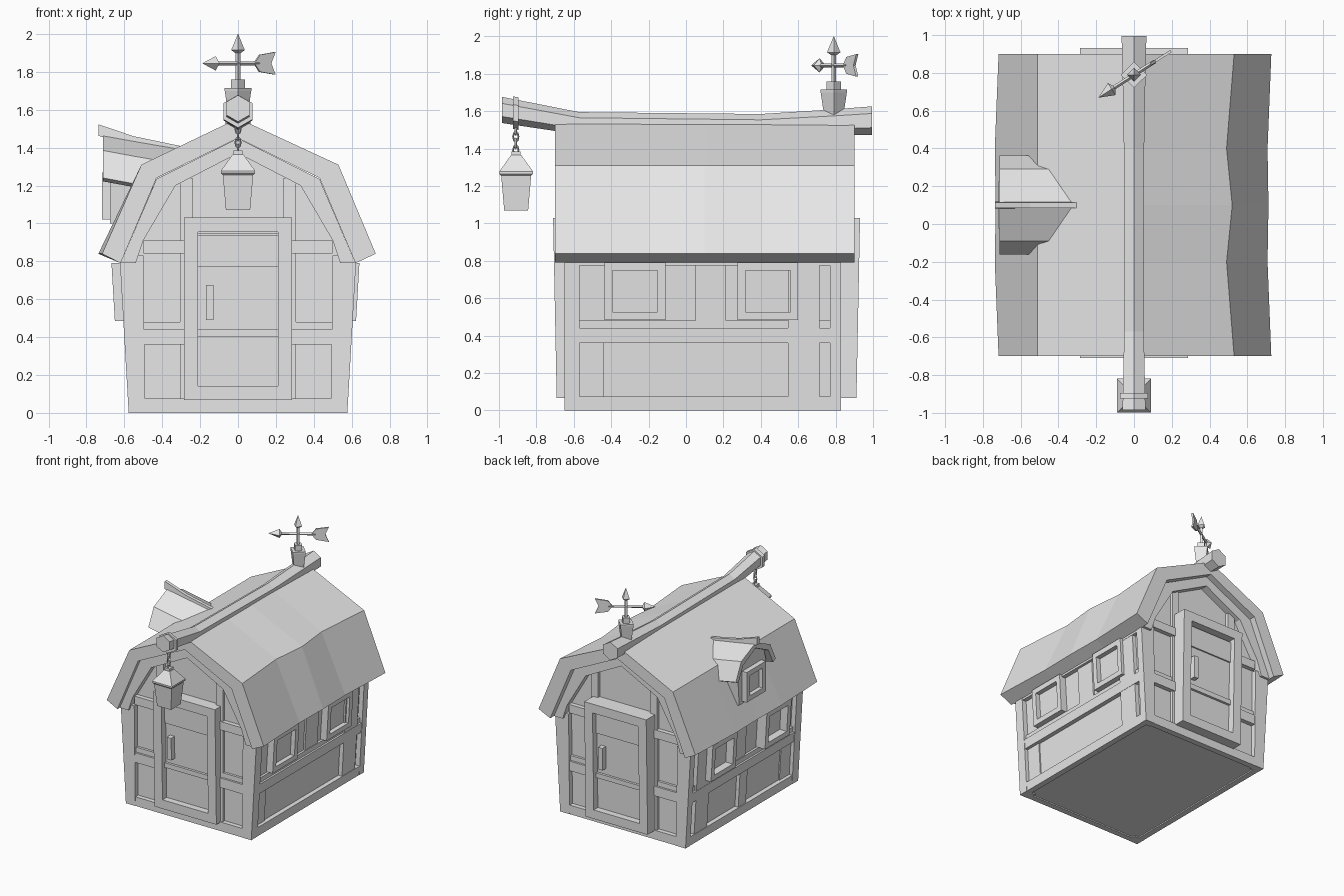
import bpy, bmesh, math
from mathutils import Vector

old = bpy.data.objects.get("Cube")
if old:
    bpy.data.objects.remove(old, do_unlink=True)

grey = bpy.data.materials.new("plain grey")
grey.use_nodes = True
grey.diffuse_color = (0.8, 0.8, 0.8, 1)
grey.node_tree.nodes["Principled BSDF"].inputs["Base Color"].default_value = (0.8, 0.8, 0.8, 1)


def loft(name, rings):
    """Closed solid skinned through a row of equal-length rings."""
    bm = bmesh.new()
    rows = [[bm.verts.new(p) for p in ring] for ring in rings]
    n = len(rows[0])
    for a, b in zip(rows, rows[1:]):
        for i in range(n):
            j = (i + 1) % n
            bm.faces.new((a[i], a[j], b[j], b[i]))
    bm.faces.new(rows[0])
    bm.faces.new(rows[-1][::-1])
    bmesh.ops.recalc_face_normals(bm, faces=bm.faces)
    mesh = bpy.data.meshes.new(name)
    bm.to_mesh(mesh)
    bm.free()
    mesh.materials.append(grey)
    obj = bpy.data.objects.new(name, mesh)
    bpy.context.collection.objects.link(obj)
    return obj


def prism_y(name, pts, y0, y1):
    return loft(name, [[(x, y, z) for x, z in pts] for y in (y0, y1)])


def plate(name, surf, u0, u1, v0, v1, w0, w1):
    """Box on a wall: u along, v up, w outward."""
    loft(name, [[surf(u, v, w) for u, v in ((u0, v0), (u1, v0), (u1, v1), (u0, v1))]
                for w in (w0, w1)])


def frame(name, surf, u0, u1, v0, v1, t, w0, w1):
    plate(name + "_sill", surf, u0, u1, v0, v0 + t, w0, w1)
    plate(name + "_head", surf, u0, u1, v1 - t, v1, w0, w1)
    plate(name + "_jamb_a", surf, u0, u0 + t, v0 + t, v1 - t, w0, w1)
    plate(name + "_jamb_b", surf, u1 - t, u1, v0 + t, v1 - t, w0, w1)


def mirrored(half):
    """Mirror a half profile, listed from the +x foot up to the ridge."""
    return half + [(-x, z) for x, z in half[-2::-1]]


def turned(name, centre, steps, sides=4, spin=0.0):
    """Upright faceted solid from (z, radius) steps."""
    angles = [spin + math.tau * i / sides for i in range(sides)]
    return loft(name, [[(centre[0] + r * math.cos(a), centre[1] + r * math.sin(a), z)
                        for a in angles] for z, r in steps])


def wall_x(z):
    return 0.577 + 0.058 * z


# Wall surfaces
def front(u, v, w):
    return (u, -0.65 - w, v)


def back(u, v, w):
    return (-u, 0.83 + w, v)


def left_wall(u, v, w):
    return (wall_x(v) + w, u, v)


def right_wall(u, v, w):
    return (-wall_x(v) - w, u, v)


# Walls core and corner posts
prism_y("wall_panels", mirrored([(0.537, 0.01), (0.585, 0.8), (0.42, 1.22), (0, 1.43)]), -0.61, 0.79)
for s, side in ((1, "left"), (-1, "right")):
    post = [(s * x, z) for x, z in ((0.49, 0), (wall_x(0), 0), (wall_x(0.83), 0.83), (0.5, 0.83))]
    prism_y(side + "_front_post", post, -0.65, -0.57)
    prism_y(side + "_back_post", post, 0.77, 0.83)

# Front and back walls
trim = mirrored([(0.62, 0.79), (0.43, 1.235), (0, 1.45)])
trim += mirrored([(0.54, 0.79), (0.5, 0.91), (0.33, 1.2), (0, 1.37)])[::-1]
for side, surf, out in (("front", front, 0.0), ("back", back, 0.04)):
    loft(side + "_gable_trim", [[surf(x, z, w) for x, z in trim] for w in (-0.05, 0.02)])
    plate(side + "_base_beam", surf, -0.5, 0.5, 0, 0.075, -0.05, -0.002)
    for s in (-1, 1):
        a, b = sorted((s * 0.27, s * 0.5))
        plate(side + "_rail", surf, a, b, 0.36, 0.44, -0.05, -0.004)
        plate(side + "_rail_ledge", surf, a, b, 0.44, 0.48, -0.05, -0.02)
        plate(side + "_upper_rail", surf, a, b, 0.84, 0.91, -0.05, -0.004)
        a, b = sorted((s * 0.24, s * 0.305))
        plate(side + "_stud", surf, a, b, 0.07, 1.24, -0.05, -0.015)

    # Door leans out slightly towards its head
    def door(u, v, w, surf=surf, out=out):
        return surf(u, v, w + (out + 0.02 * v if w > -0.04 else 0))
    frame(side + "_door_frame", door, -0.285, 0.285, 0.067, 1.03, 0.075, -0.05, 0.04)
    plate(side + "_door", door, -0.22, 0.22, 0.13, 0.95, -0.05, -0.015)
    plate(side + "_door_rail", door, -0.21, 0.21, 0.40, 0.44, -0.03, 0.005)
    plate(side + "_door_top_board", door, -0.21, 0.21, 0.77, 0.94, -0.03, -0.003)
    plate(side + "_door_handle", door, -0.17, -0.13, 0.49, 0.675, -0.02, 0.03)

# Side walls with windows
for side, surf, out in (("left", left_wall, 0.018), ("right", right_wall, 0.045)):
    plate(side + "_base_beam", surf, -0.6, 0.8, 0, 0.075, -0.05, -0.002)
    plate(side + "_rail", surf, -0.6, 0.8, 0.36, 0.44, -0.05, -0.004)
    plate(side + "_rail_ledge", surf, -0.6, 0.8, 0.44, 0.48, -0.05, -0.02)
    plate(side + "_top_beam", surf, -0.6, 0.8, 0.775, 0.83, -0.05, -0.004)
    plate(side + "_wide_stud", surf, 0.545, 0.715, 0.07, 0.8, -0.05, -0.006)
    plate(side + "_front_plank", surf, -0.58, -0.44, 0.07, 0.37, -0.05, -0.03)
    plate(side + "_middle_stud", surf, 0.05, 0.215, 0.47, 0.8, -0.05, -0.025)
    if side == "right":
        plate("right_low_stud", surf, 0.03, 0.13, 0.07, 0.37, -0.05, -0.01)
    for y in (-0.435, 0.275):
        frame(side + "_window_frame", surf, y, y + 0.325, 0.485, 0.79, 0.042, -0.05, out)
        plate(side + "_window_pane", surf, y + 0.03, y + 0.295, 0.51, 0.76, -0.05, -0.02)

# Gambrel roof, gently warped along its length: (y, eave shift, left break x)
roof_rings = []
for y, shift, knee in ((-0.7, 0.005, 0.53), (-0.2, -0.015, 0.49), (0.1, -0.01, 0.52),
                       (0.4, -0.015, 0.49), (0.9, 0.005, 0.53)):
    section = [(0.722 + shift, 0.84), (knee, 1.31), (0, 1.555), (-0.51, 1.31), (-0.722 + shift, 0.84),
               (-0.62, 0.79), (-0.43, 1.24), (0, 1.45), (0.43, 1.24), (0.62, 0.79)]
    roof_rings.append([(x, y, z) for x, z in section])
loft("roof", roof_rings)


# Hexagonal ridge beam and its strap
def hexagon(y, z, r):
    return [(r * math.sin(math.tau * i / 6), y, z + r * math.cos(math.tau * i / 6)) for i in range(6)]


loft("ridge_beam", [hexagon(*p) for p in ((-0.985, 1.607, 0.07), (-0.57, 1.535, 0.06), (0.4, 1.523, 0.062),
                                          (0.79, 1.54, 0.07), (0.995, 1.55, 0.076))])
loft("beam_strap", [hexagon(-0.925, 1.592, 0.087), hexagon(-0.895, 1.587, 0.087)])

# Hanging chain
for i in range(4):
    bpy.ops.mesh.primitive_torus_add(location=(0, -0.91, 1.5 - 0.036 * i), rotation=(math.pi / 2, 0, i * math.pi / 2),
                                     major_segments=8, minor_segments=4, major_radius=0.018, minor_radius=0.006)
    link = bpy.context.object
    link.name = "chain_link"
    link.scale = (0.8, 1.35, 1)
    link.data.materials.append(grey)

# Lantern
quarter = math.pi / 4
root2 = math.sqrt(2)
for name, steps in (("lantern_top_knob", ((1.36, 0.024), (1.385, 0.024))),
                    ("lantern_cap", ((1.235, 0.06), (1.265, 0.09), (1.278, 0.09), (1.365, 0.028))),
                    ("lantern_body", ((1.07, 0.064), (1.255, 0.08)))):
    turned(name, (0, -0.908), [(z, h * root2) for z, h in steps], spin=quarter)

# Weathervane
mast = (0, 0.79)
turned("vane_cup", mast, ((1.58, 0.052), (1.7, 0.07), (1.715, 0.07)))
turned("vane_block", mast, ((1.71, 0.038), (1.76, 0.038)))
turned("vane_pole", mast, ((1.75, 0.013), (1.93, 0.013)))
turned("vane_tip", mast, ((1.9, 0.015), (1.915, 0.036), (2.0, 0.001)))
along = Vector((0.84, 0.54, 0)).normalized()
across = Vector((-along.y, along.x, 0))


def vane(a, b, z):
    return Vector((0, 0.79, 1.845)) + along * a + across * b + Vector((0, 0, z))


loft("vane_arrow", [[vane(a, r * math.cos(t * math.pi / 2), r * math.sin(t * math.pi / 2)) for t in range(4)]
                    for a, r in ((-0.222, 0.001), (-0.14, 0.038), (-0.125, 0.011), (0.13, 0.011))])
feather = ((0.1, 0), (0.135, 0.045), (0.232, 0.06), (0.205, 0), (0.232, -0.06), (0.135, -0.045))
loft("vane_feather", [[vane(a, b, z) for a, z in feather] for b in (-0.007, 0.007)])

# Dormer roof, ridge and wall
dormer = mirrored([(0.262, 1.24), (0.19, 1.385), (0, 1.47)])
dormer += mirrored([(0.228, 1.222), (0.165, 1.345), (0, 1.425)])[::-1]
loft("dormer_roof", [[(x, 0.1 + y, z - d) for y, z in dormer]
                     for x, d in ((-0.712, 0), (-0.55, 0.03), (-0.29, 0.075))])
loft("dormer_ridge", [[(x, 0.1 + y, z) for y, z in ((-0.018, t - 0.06), (0.018, t - 0.06), (0.014, t), (-0.014, t))]
                      for x, t in ((-0.735, 1.522), (-0.55, 1.46), (-0.3, 1.408))])
gable = mirrored([(0.165, 1.0), (0.185, 1.26), (0.16, 1.34), (0, 1.42)])
loft("dormer_wall", [[(x, 0.1 + y, z - d) for y, z in gable] for x, d in ((-0.675, 0), (-0.45, 0.05))])


def dormer_face(u, v, w):
    return (-0.675 - w, 0.1 + u, v)


frame("dormer_window_frame", dormer_face, -0.125, 0.125, 1.02, 1.27, 0.042, -0.02, 0.042)
plate("dormer_window_pane", dormer_face, -0.09, 0.09, 1.05, 1.24, -0.02, 0.008)
